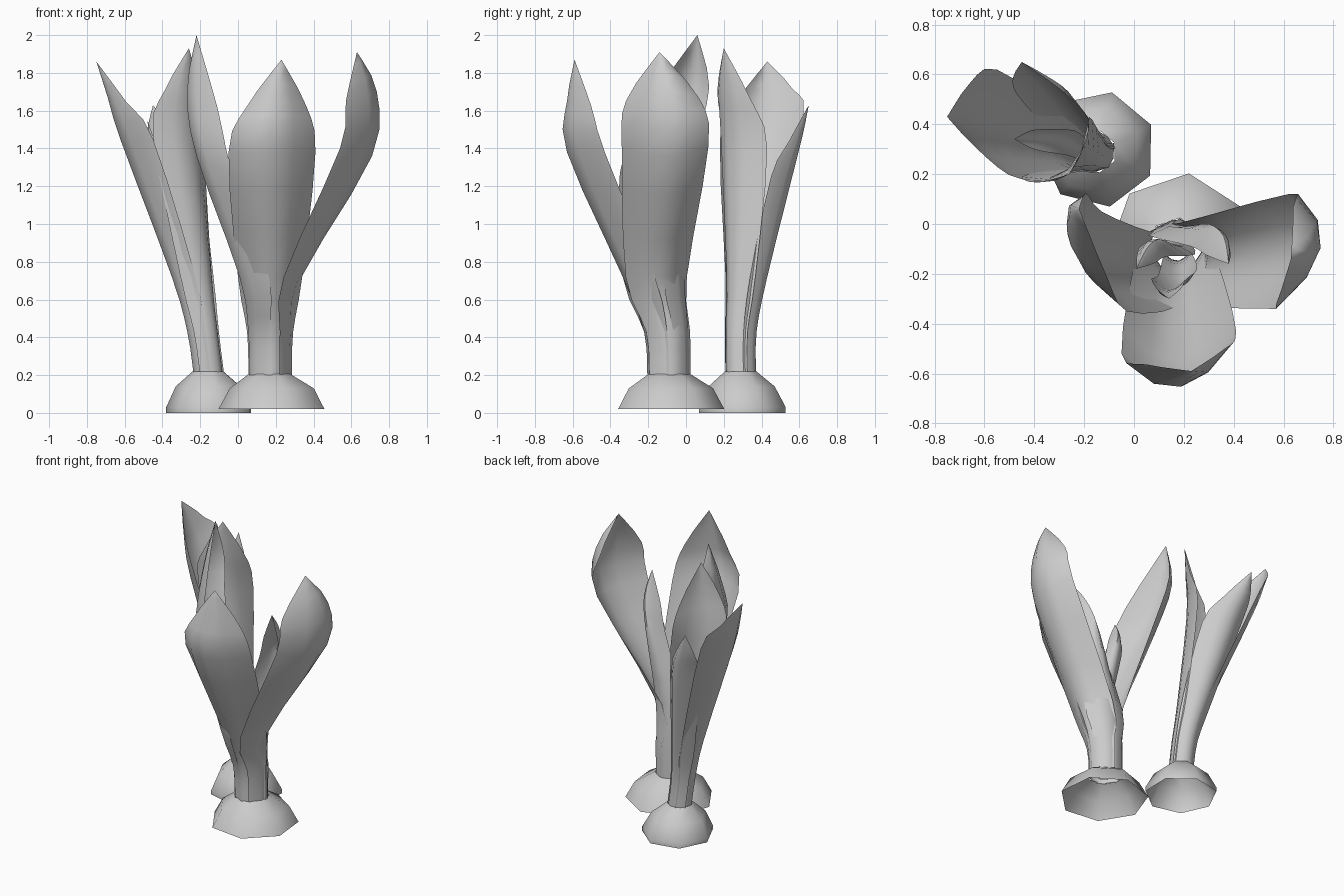
import bpy, bmesh, math
from mathutils import Vector

if "Cube" in bpy.data.objects:
    bpy.data.objects.remove(bpy.data.objects["Cube"], do_unlink=True)

clay = bpy.data.materials.new("pale_grey")
clay.use_nodes = True
grey = (0.6, 0.6, 0.6, 1)
clay.diffuse_color = grey
clay.node_tree.nodes["Principled BSDF"].inputs["Base Color"].default_value = grey


def finish(name, bm):
    """Turn a bmesh into a smooth shaded object."""
    bmesh.ops.remove_doubles(bm, verts=bm.verts, dist=0.0005)
    mesh = bpy.data.meshes.new(name)
    bm.to_mesh(mesh)
    bm.free()
    mesh.materials.append(clay)
    obj = bpy.data.objects.new(name, mesh)
    bpy.context.collection.objects.link(obj)
    bpy.ops.object.select_all(action="DESELECT")
    obj.select_set(True)
    bpy.context.view_layer.objects.active = obj
    bpy.ops.object.shade_smooth_by_angle(angle=math.radians(60))


def skin(bm, rows, closed=False):
    """Join rows of points with quads."""
    grid = [[bm.verts.new(p) for p in row] for row in rows]
    for low, high in zip(grid, grid[1:]):
        count = len(low)
        for i in range(count if closed else count - 1):
            j = (i + 1) % count
            bm.faces.new((low[i], low[j], high[j], high[i]))


def around(ring, degrees, scale=1):
    """Point on a ring given as centre x, centre y, radius, height."""
    x, y, radius, z = ring
    a = math.radians(degrees)
    return Vector((x + radius * scale * math.cos(a), y + radius * scale * math.sin(a), z))


def bulb(name, rings, phase, sides=7):
    """Flared, open foot."""
    bm = bmesh.new()
    skin(bm, [[around(r, phase + 360 * i / sides) for i in range(sides)] for r in rings], closed=True)
    finish(name, bm)


def curve(points, steps=3):
    """Smooth path through all the points."""
    pts = [points[0]] + points + [points[-1]]
    path = []
    for a, b, c, d in zip(pts, pts[1:], pts[2:], pts[3:]):
        for k in range(steps):
            t = k / steps
            pull = (c - a) * t + (a * 2 - b * 5 + c * 4 - d) * t * t + (b * 3 - a - c * 3 + d) * t ** 3
            path.append(b + pull * 0.5)
    return path + [points[-1]]


def leaf(name, neck, heading, spread, first, spine, second, shoulder, tip, scale=1, fullness=0.09):
    """Cupped leaf wrapping the neck, with two edges and a spine."""
    first, spine, second, shoulder, tip = map(Vector, (first, spine, second, shoulder, tip))

    def stem(offset):
        return [around(ring, heading + offset, scale) for ring in neck]

    def edge(side, offset, other):
        bulge = (side - other) * fullness
        return curve(stem(offset) + [side, (side + tip) / 2 + bulge, tip])

    left = edge(first, -spread, second)
    right = edge(second, spread, first)
    middle = curve(stem(0) + [spine, shoulder, tip])
    rows = []
    for a, m, b in zip(left, middle, right):
        row = []
        for t in (0, 0.25, 0.5, 0.75, 1):
            row.append(a * (1 - t) * (1 - 2 * t) + m * 4 * t * (1 - t) + b * t * (2 * t - 1))
        rows.append(row)
    bm = bmesh.new()
    skin(bm, rows)
    bmesh.ops.dissolve_degenerate(bm, dist=0.0005, edges=bm.edges)
    finish(name, bm)


# Large plant: foot, and the neck rings its leaves wrap
bulb("large_foot", [(0.185, -0.085, 0.29, 0.02), (0.185, -0.085, 0.23, 0.13),
                    (0.17, -0.09, 0.115, 0.205)], 83)
neck = [(0.17, -0.09, 0.115, 0.2), (0.17, -0.1, 0.122, 0.43), (0.17, -0.165, 0.17, 0.72)]

# Large plant: outer leaves
leaf("large_front_leaf", neck, -90, 90, (-0.05, -0.52, 1.38), (0.18, -0.63, 1.38),
     (0.41, -0.43, 1.38), (0.21, -0.63, 1.65), (0.23, -0.59, 1.87))
leaf("large_left_leaf", neck, 10, 75, (0.54, -0.34, 1.4), (0.71, -0.1, 1.36),
     (0.62, 0.12, 1.42), (0.735, -0.1, 1.7), (0.63, -0.14, 1.91), fullness=0.17)
leaf("large_right_leaf", neck, 198, 70, (-0.13, 0.05, 1.4), (-0.22, -0.13, 1.36),
     (-0.03, -0.35, 1.27), (-0.27, 0, 1.7), (-0.22, 0.06, 2), fullness=0.17)

# Large plant: small inner leaves, nodding forward
leaf("large_inner_leaf_left", neck, 75, 58, (0.37, -0.08, 1.25), (0.3, 0, 1.2),
     (0.23, -0.09, 1.2), (0.36, -0.05, 1.42), (0.38, -0.16, 1.57), scale=0.95)
leaf("large_inner_leaf_right", neck, 100, 70, (0.13, -0.13, 1.15), (0.1, -0.06, 1.18),
     (0.03, -0.09, 1.15), (0.05, -0.1, 1.32), (0.01, -0.18, 1.43), scale=0.5)
leaf("large_inner_leaf_front", neck, -80, 70, (0.07, -0.22, 1.05), (0.13, -0.27, 1.05),
     (0.21, -0.22, 1.05), (0.13, -0.29, 1.2), (0.14, -0.3, 1.3), scale=0.5)

# Small plant: foot, and the neck rings its leaves wrap
bulb("small_foot", [(-0.145, 0.3, 0.235, 0), (-0.145, 0.3, 0.235, 0.03), (-0.15, 0.295, 0.18, 0.14),
                    (-0.155, 0.29, 0.085, 0.22)], 76)
neck = [(-0.155, 0.29, 0.082, 0.21), (-0.185, 0.29, 0.085, 0.43), (-0.24, 0.32, 0.112, 0.72)]

# Small plant: outer leaves
leaf("small_right_leaf", neck, 190, 88, (-0.55, 0.62, 1.55), (-0.62, 0.37, 1.44),
     (-0.45, 0.18, 1.45), (-0.69, 0.4, 1.67), (-0.75, 0.43, 1.86))
leaf("small_back_leaf", neck, 80, 70, (-0.2, 0.45, 1.25), (-0.33, 0.57, 1.28),
     (-0.47, 0.52, 1.3), (-0.4, 0.62, 1.48), (-0.45, 0.65, 1.63))
leaf("small_front_leaf", neck, -50, 75, (-0.45, 0.19, 1.47), (-0.255, 0.225, 1.4),
     (-0.18, 0.43, 1.4), (-0.265, 0.205, 1.7), (-0.26, 0.2, 1.93), fullness=0.12)

# Small plant: inner leaf
leaf("small_inner_leaf", neck, 160, 70, (-0.38, 0.38, 1.2), (-0.42, 0.34, 1.2),
     (-0.36, 0.29, 1.2), (-0.46, 0.34, 1.4), (-0.48, 0.34, 1.55), scale=0.5)
